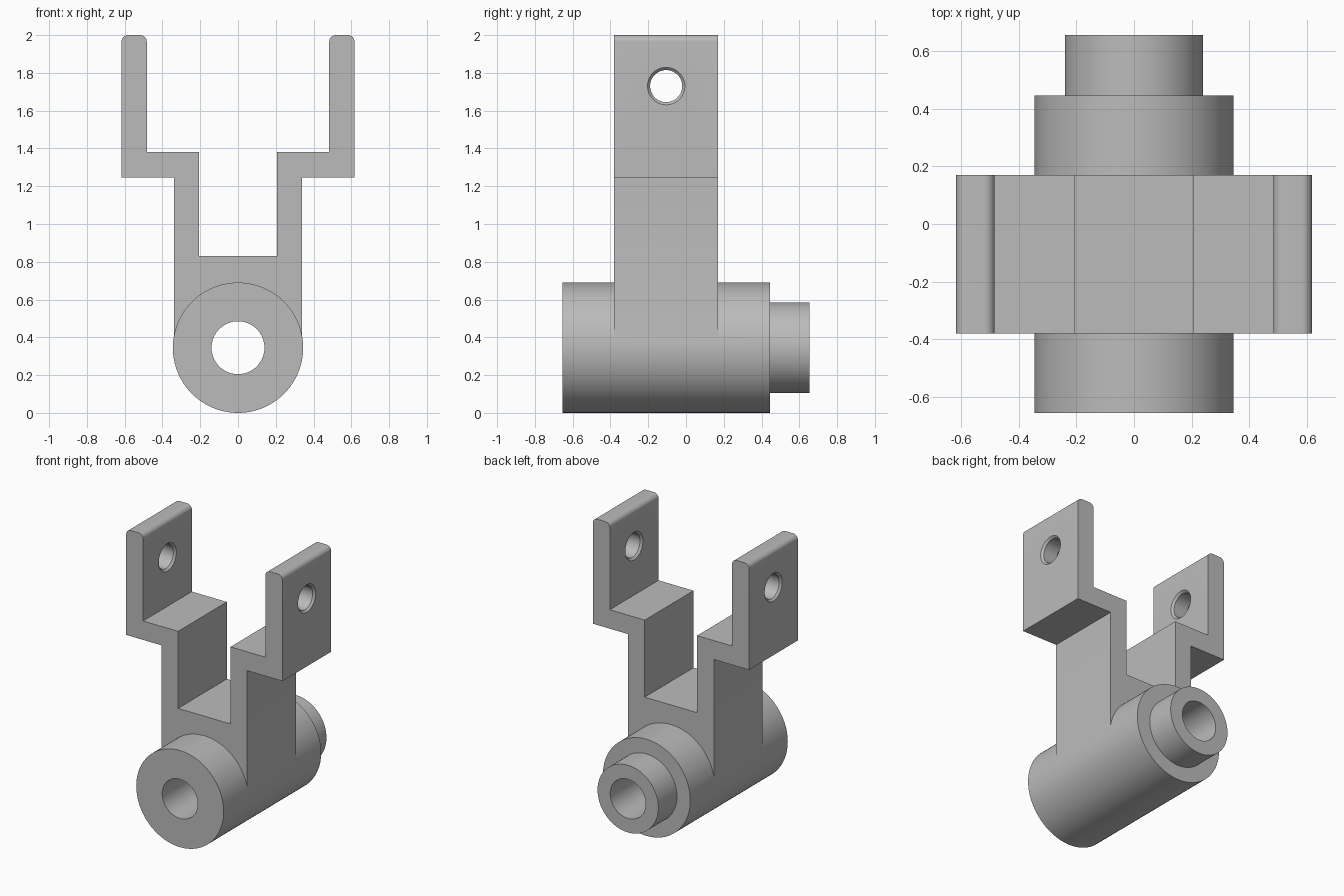
import bpy, bmesh, math
from mathutils import Matrix

cube = bpy.data.objects.get("Cube")
if cube:
    bpy.data.objects.remove(cube, do_unlink=True)

grey = bpy.data.materials.new("cast_grey")
grey.use_nodes = True
COLOUR = (0.5, 0.5, 0.5, 1)
grey.diffuse_color = COLOUR
grey.node_tree.nodes["Principled BSDF"].inputs["Base Color"].default_value = COLOUR

AXIS_Z = 0.345            # height of the barrel axis
YOKE_FRONT, YOKE_BACK = -0.38, 0.17


def make_object(name, bm):
    bmesh.ops.recalc_face_normals(bm, faces=bm.faces)
    mesh = bpy.data.meshes.new(name)
    bm.to_mesh(mesh)
    bm.free()
    mesh.materials.append(grey)
    obj = bpy.data.objects.new(name, mesh)
    bpy.context.collection.objects.link(obj)
    return obj


def turned(name, profile, transform, sides=96):
    """Solid of revolution from (radius, height) steps, capped at both ends."""
    bm = bmesh.new()
    rings = []
    for r, h in profile:
        angles = [2 * math.pi * i / sides for i in range(sides)]
        rings.append([bm.verts.new((r * math.cos(a), r * math.sin(a), h)) for a in angles])
    for low, high in zip(rings, rings[1:]):
        for i in range(sides):
            j = (i + 1) % sides
            bm.faces.new((low[i], low[j], high[j], high[i]))
    bm.faces.new(rings[0])
    bm.faces.new(rings[-1])
    bmesh.ops.transform(bm, matrix=transform, verts=bm.verts)
    return make_object(name, bm)


def combine(target, tool, operation):
    mod = target.modifiers.new(operation.lower(), 'BOOLEAN')
    mod.operation = operation
    mod.solver = 'EXACT'
    mod.object = tool
    bpy.context.view_layer.objects.active = target
    bpy.ops.object.modifier_apply(modifier=mod.name)
    bpy.data.objects.remove(tool, do_unlink=True)


def arc(cx, cz, r, start, steps=8):
    return [(cx + r * math.cos(start + math.pi / 2 * i / steps),
             cz + r * math.sin(start + math.pi / 2 * i / steps)) for i in range(steps + 1)]


# Stepped barrel lying along y
along_y = Matrix.Translation((0, 0, AXIS_Z)) @ Matrix.Rotation(-math.pi / 2, 4, 'X')
bracket = turned("clevis_bracket", [(0.345, -0.655), (0.345, 0.445), (0.24, 0.445), (0.24, 0.655)], along_y)

# Yoke: half outline with rounded arm tip, mirrored and extruded along y
fillet = 0.035
half = [(0.339, AXIS_Z), (0.339, 1.245), (0.617, 1.245)]
half += arc(0.617 - fillet, 2 - fillet, fillet, 0)
half += arc(0.483 + fillet, 2 - fillet, fillet, math.pi / 2)
half += [(0.483, 1.38), (0.207, 1.38), (0.207, 0.83)]
outline = half + [(-x, z) for x, z in reversed(half)]
bm = bmesh.new()
face = bm.faces.new([bm.verts.new((x, YOKE_FRONT, z)) for x, z in outline])
grown = bmesh.ops.extrude_face_region(bm, geom=[face])["geom"]
bmesh.ops.translate(bm, vec=(0, YOKE_BACK - YOKE_FRONT, 0),
                    verts=[v for v in grown if isinstance(v, bmesh.types.BMVert)])
combine(bracket, make_object("yoke", bm), 'UNION')

# Bore through the barrel
combine(bracket, turned("bore_cutter", [(0.14, -1), (0.14, 1)], along_y), 'DIFFERENCE')

# Pin holes in both arms, chamfered on each side
hole, lip = 0.085, 0.014
for side in (-1, 1):
    along_x = Matrix.Translation((side * 0.55, (YOKE_FRONT + YOKE_BACK) / 2, 1.73)) @ Matrix.Rotation(math.pi / 2, 4, 'Y')
    wall = 0.067
    steps = [(hole + 2 * lip, -wall - lip), (hole, -wall + lip), (hole, wall - lip), (hole + 2 * lip, wall + lip)]
    combine(bracket, turned("pin_hole_cutter", steps, along_x, 64), 'DIFFERENCE')

# Smooth curved faces, crisp edges
bpy.ops.object.select_all(action='DESELECT')
bracket.select_set(True)
bpy.context.view_layer.objects.active = bracket
bpy.ops.object.shade_smooth_by_angle(angle=math.radians(30))
